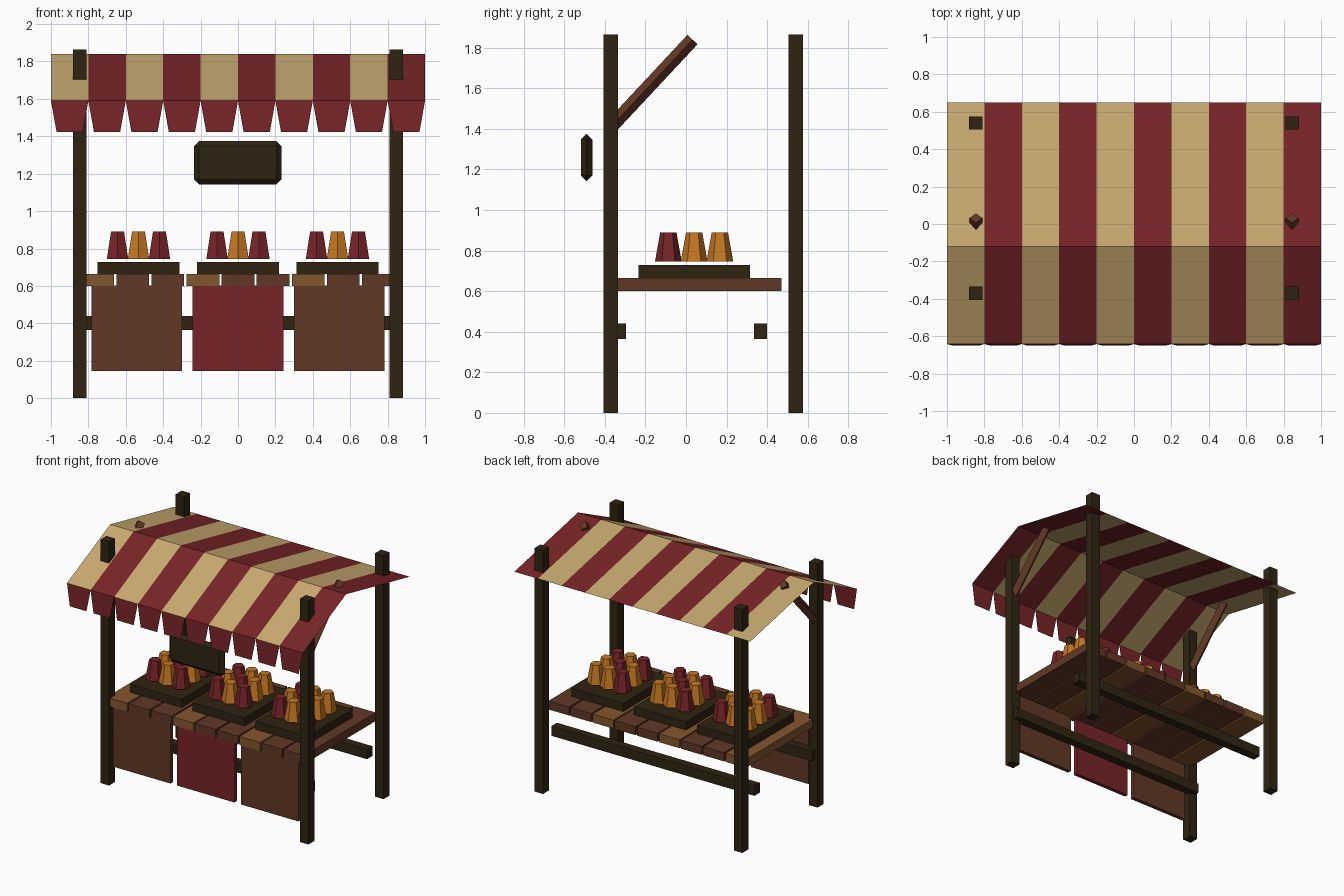
import bpy, math
from mathutils import Vector

if "Cube" in bpy.data.objects:
    bpy.data.objects.remove(bpy.data.objects["Cube"])


def srgb(r, g, b):
    f = lambda c: c / 12.92 if c <= 0.04045 else ((c + 0.055) / 1.055) ** 2.4
    return tuple(f(c / 255) for c in (r, g, b)) + (1.0,)


def mat(name, *rgb):
    m = bpy.data.materials.new(name)
    m.diffuse_color = srgb(*rgb)
    m.use_nodes = True
    m.node_tree.nodes["Principled BSDF"].inputs["Base Color"].default_value = m.diffuse_color
    return m


DARK = mat("dark_wood", 47, 36, 18)
BROWN = mat("brown_wood", 98, 56, 38)
LIGHT = mat("light_wood", 132, 86, 44)
RED = mat("red", 120, 36, 39)
CREAM = mat("cream_cloth", 200, 170, 112)
ORANGE = mat("orange", 198, 120, 34)


def mesh_obj(name, verts, faces, *mats):
    me = bpy.data.meshes.new(name)
    me.from_pydata(verts, [], faces)
    for m in mats:
        me.materials.append(m)
    ob = bpy.data.objects.new(name, me)
    bpy.context.collection.objects.link(ob)
    return ob


def box(name, m, x, y, z):
    """Box from (min, max) ranges on each axis."""
    v = [(a, b, c) for c in z for b in y for a in x]
    f = [(0, 2, 3, 1), (4, 5, 7, 6), (0, 1, 5, 4),
         (1, 3, 7, 5), (3, 2, 6, 7), (2, 0, 4, 6)]
    return mesh_obj(name, v, f, m)


def mid(c, w):
    return (c - w / 2, c + w / 2)


# posts and diagonal braces
for s, side in ((-1, "left"), (1, "right")):
    for y, end in ((-0.37, "front"), (0.54, "back")):
        box(f"{end}_{side}_post", DARK, mid(s * 0.845, 0.072), mid(y, 0.072), (0, 1.865))
    a, b = Vector((s * 0.845, -0.365, 1.415)), Vector((s * 0.845, 0.032, 1.84))
    bpy.ops.mesh.primitive_cylinder_add(vertices=4, radius=0.034, depth=(b - a).length,
                                        location=(a + b) / 2,
                                        rotation=(-math.atan2(b.y - a.y, b.z - a.z), 0, 0))
    bpy.context.object.name = f"{side}_brace"
    bpy.context.object.data.materials.append(BROWN)

# lower rails
box("front_rail", DARK, (-0.86, 0.86), mid(-0.328, 0.066), (0.365, 0.44))
box("back_rail", DARK, (-0.86, 0.86), mid(0.367, 0.066), (0.365, 0.44))

# counter planks
for i in range(9):
    box("counter_plank", BROWN if i % 3 else LIGHT,
        mid((i - 4) * 0.1875, 0.175), (-0.395, 0.47), (0.60, 0.665))

# front panels
for i in (-1, 0, 1):
    box("front_panel", BROWN if i else RED,
        mid(i * 0.542, 0.485), mid(-0.375, 0.03), (0.145, 0.602))

# trays with tapered six-sided goods (R = red, O = orange; front row first)
for t, pattern in zip((-1, 0, 1), ("RORORO" "OOR", "RORORO" "ROO", "RORORO" "ROO")):
    cx = t * 0.532
    box("tray", DARK, mid(cx, 0.44), mid(0.04, 0.55), (0.665, 0.728))
    for k, c in enumerate(pattern):
        bpy.ops.mesh.primitive_cone_add(
            vertices=6, radius1=0.066, radius2=0.04, depth=0.145,
            location=(cx + (k % 3 - 1) * 0.112, 0.04 + (k // 3 - 1) * 0.127, 0.8175))
        bpy.context.object.name = "goods"
        bpy.context.object.data.materials.append(RED if c == "R" else ORANGE)

# hanging sign board with chamfered edges
sign = box("sign_board", DARK, (-0.235, 0.232), (-0.518, -0.462), (1.143, 1.374))
bev = sign.modifiers.new("chamfer", "BEVEL")
bev.width, bev.segments = 0.026, 1

# striped awning sheet
profile = [(-0.642, 1.59), (-0.12, 1.84), (0.65, 1.68)]
verts = [(-1 + 0.2 * i, y, z) for i in range(11) for y, z in profile]
faces = [(3 * i + j, 3 * i + 3 + j, 3 * i + 4 + j, 3 * i + 1 + j)
         for i in range(10) for j in range(2)]
awning = mesh_obj("awning", verts, faces, CREAM, RED)
for p in awning.data.polygons:
    p.material_index = (p.index // 2) % 2

# scalloped valance
verts, faces = [], []
for i in range(10):
    x = -1 + 0.2 * i
    verts += [(x, -0.642, 1.59), (x + 0.03, -0.65, 1.423),
              (x + 0.17, -0.65, 1.423), (x + 0.2, -0.642, 1.59)]
    faces.append(tuple(range(4 * i, 4 * i + 4)))
mesh_obj("valance", verts, faces, RED)
